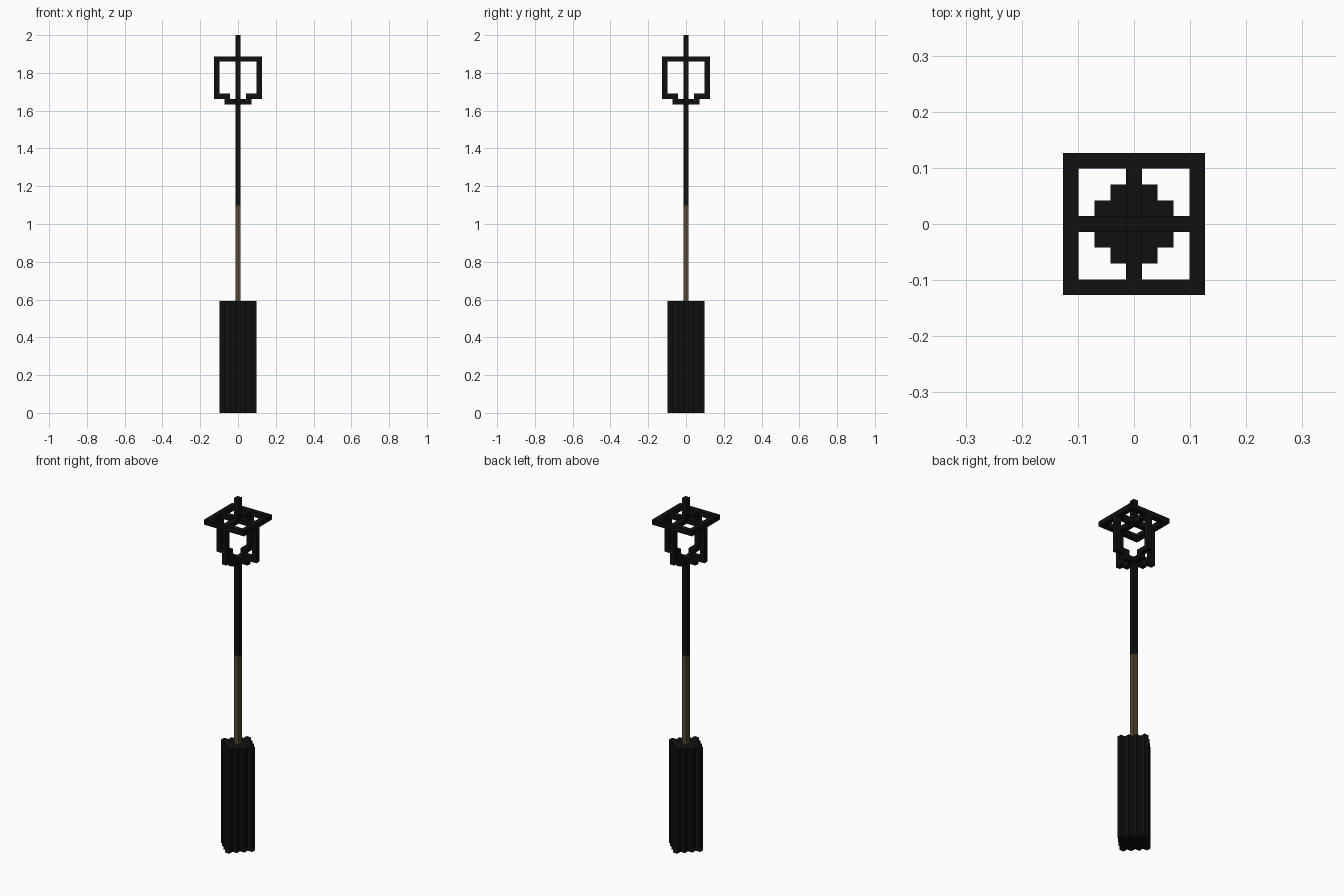
import bpy, bmesh

if "Cube" in bpy.data.objects:
    bpy.data.objects.remove(bpy.data.objects["Cube"])

U = 2 / 71  # one block of the model's grid


def material(name, rgb):
    m = bpy.data.materials.new(name)
    m.diffuse_color = (*rgb, 1)
    m.use_nodes = True
    m.node_tree.nodes["Principled BSDF"].inputs["Base Color"].default_value = m.diffuse_color
    return m


BLACK = material("black_iron", (0.0050, 0.0050, 0.0052))
BROWN = material("brown_wood", (0.090, 0.064, 0.026))


def prism(bm, outline, z0, z1):
    """Extrude an outline (grid units) from z0 to z1."""
    face = bm.faces.new([bm.verts.new((x * U, y * U, z0 * U)) for x, y in outline])
    top = bmesh.ops.extrude_face_region(bm, geom=[face])["geom"]
    bmesh.ops.translate(bm, vec=(0, 0, (z1 - z0) * U),
                        verts=[v for v in top if isinstance(v, bmesh.types.BMVert)])


def box(bm, x0, x1, y0, y1, z0, z1):
    prism(bm, [(x0, y0), (x1, y0), (x1, y1), (x0, y1)], z0, z1)


def finish(name, bm, mat):
    bmesh.ops.recalc_face_normals(bm, faces=bm.faces)
    mesh = bpy.data.meshes.new(name)
    bm.to_mesh(mesh)
    bm.free()
    mesh.materials.append(mat)
    bpy.context.collection.objects.link(bpy.data.objects.new(name, mesh))


def box_object(name, mat, *dims):
    bm = bmesh.new()
    box(bm, *dims)
    finish(name, bm, mat)


def turn(points):
    """Repeat a quarter outline around all four sides."""
    out = []
    for _ in range(4):
        out += points
        points = [(-y, x) for x, y in points]
    return out


# Stepped round base
bm = bmesh.new()
prism(bm, turn([(3.5, -.5), (3.5, .5), (2.5, .5), (2.5, 1.5), (1.5, 1.5), (1.5, 2.5), (.5, 2.5)]), 0, 21)
bmesh.ops.remove_doubles(bm, verts=bm.verts, dist=1e-5)
finish("base", bm, BLACK)

# Pole in two colours, and the tip above the lantern
box_object("lower_pole", BROWN, -.5, .5, -.5, .5, 21, 39)
box_object("upper_pole", BLACK, -.5, .5, -.5, .5, 39, 58)
box_object("top_spike", BLACK, -.5, .5, -.5, .5, 67, 71)

# Lantern floor: a small cross
bm = bmesh.new()
prism(bm, turn([(2.5, -.5), (2.5, .5), (.5, .5)]), 58, 59)
finish("lantern_floor", bm, BLACK)

# Four lantern arms: outward step, then an upright in the middle of each side
for name, s, along_x in (("right", 1, True), ("left", -1, True), ("back", 1, False), ("front", -1, False)):
    bm = bmesh.new()
    for a, b, z0, z1 in ((1.5, 4.5, 59, 60), (3.5, 4.5, 60, 66)):
        r = sorted((a * s, b * s))
        box(bm, *((*r, -.5, .5) if along_x else (-.5, .5, *r)), z0, z1)
    finish(name + "_lantern_arm", bm, BLACK)

# Lantern roof: square rim with a cross inside
bm = bmesh.new()
for s in (-1, 1):
    lo, hi = sorted((3.5 * s, 4.5 * s))
    box(bm, -4.5, 4.5, lo, hi, 66, 67)
    box(bm, lo, hi, -3.5, 3.5, 66, 67)
    lo, hi = sorted((.5 * s, 3.5 * s))
    box(bm, -.5, .5, lo, hi, 66, 67)
box(bm, -3.5, 3.5, -.5, .5, 66, 67)
finish("lantern_roof", bm, BLACK)
